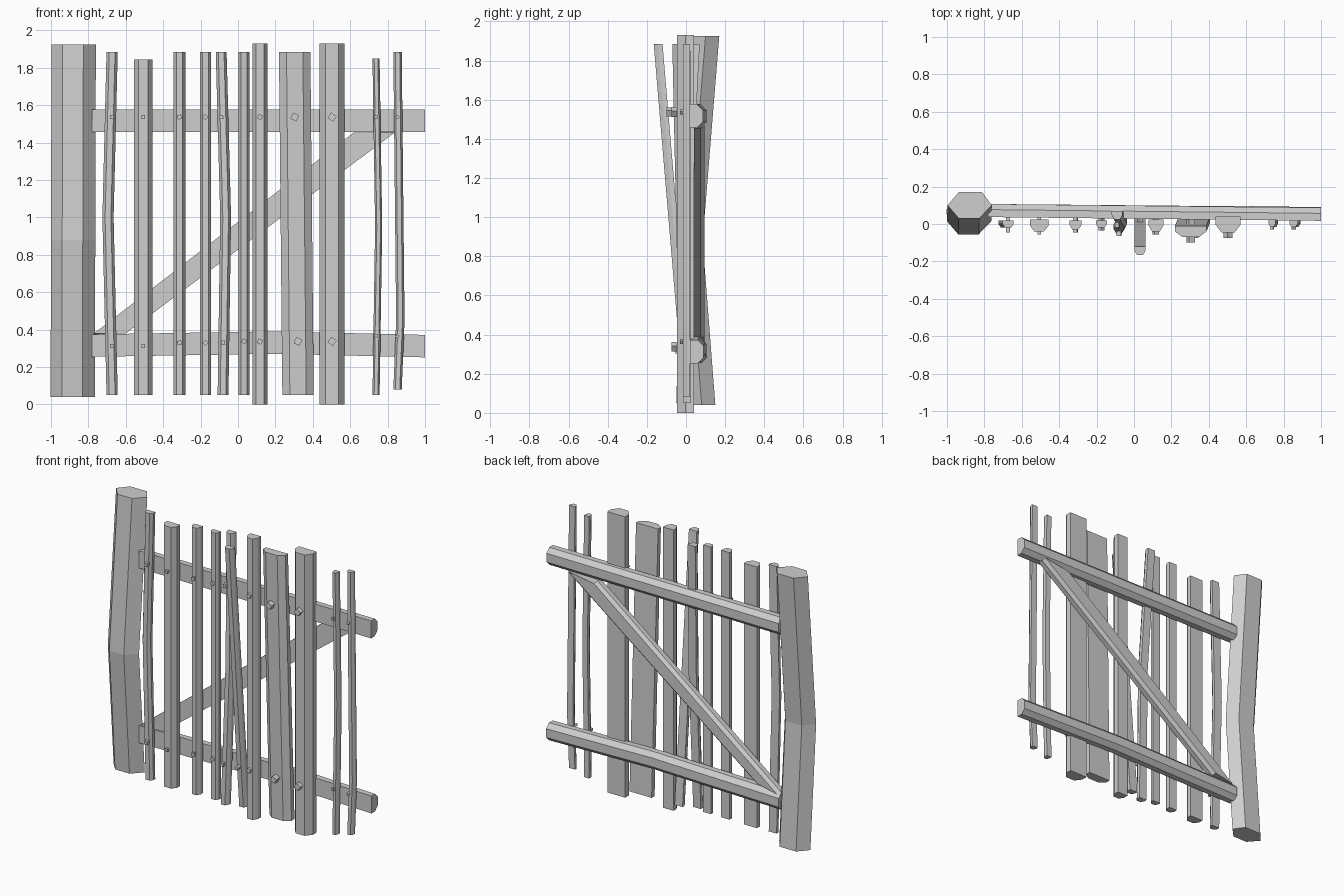
import bpy, bmesh, math
from mathutils import Vector

cube = bpy.data.objects.get("Cube")
if cube:
    bpy.data.objects.remove(cube, do_unlink=True)

grey = bpy.data.materials.new("weathered grey")
grey.use_nodes = True
color = (0.62, 0.62, 0.62, 1)
grey.diffuse_color = color
grey.node_tree.nodes["Principled BSDF"].inputs["Base Color"].default_value = color


def loft(name, rings):
    """Skin a stack of equal point rings and cap both ends."""
    bm = bmesh.new()
    loops = [[bm.verts.new(p) for p in ring] for ring in rings]
    n = len(loops[0])
    for a, b in zip(loops, loops[1:]):
        for i in range(n):
            j = (i + 1) % n
            bm.faces.new((a[i], a[j], b[j], b[i]))
    bm.faces.new(loops[0])
    bm.faces.new(loops[-1])
    bmesh.ops.recalc_face_normals(bm, faces=bm.faces)
    mesh = bpy.data.meshes.new(name)
    bm.to_mesh(mesh)
    bm.free()
    mesh.materials.append(grey)
    obj = bpy.data.objects.new(name, mesh)
    bpy.context.collection.objects.link(obj)
    return obj


def board_ring(cx, w, yb, yf, z, cut=0.24):
    """Flat-backed section with chamfered front corners."""
    h, ym = w / 2, yb + (yf - yb) * 0.5
    k = h - w * cut
    return [(cx - h, yb, z), (cx + h, yb, z), (cx + h, ym, z),
            (cx + k, yf, z), (cx - k, yf, z), (cx - h, ym, z)]


# Bent hexagonal gate post
post = [(-0.12, 0), (-0.06, 0.07), (0.065, 0.07), (0.117, 0), (0.05, -0.07), (-0.06, -0.07)]
loft("gate_post", [[(cx + x, cy + y, z) for x, y in post]
                   for cx, cy, z in ((-0.882, 0.08, 0.04), (-0.88, 0.015, 0.88), (-0.877, 0.1, 1.925))])


# Horizontal rails, chamfered on the back
def rail(name, stations):
    rings = []
    for x, yf, zc in stations:
        prof = [(0, -0.06), (0, 0.06), (0.04, 0.06), (0.07, 0.03), (0.07, -0.03), (0.04, -0.06)]
        rings.append([(x, yf + y, zc + z) for y, z in prof])
    loft(name, rings)


rail("upper_rail", [(-0.78, 0.037, 1.517), (1.0, 0.017, 1.517)])
rail("lower_rail", [(-0.78, 0.037, 0.315), (0.2, 0.028, 0.331), (1.0, 0.02, 0.312)])

# Diagonal brace with a chamfered back
brace = [(-0.77, 0.38), (-0.60, 0.38), (0.84, 1.455), (0.62, 1.455)]
along = Vector((0.8, 0.6))
across = Vector((-0.6, 0.8))
inset = [p + s * 0.02 * across for p, s in zip(map(Vector, brace), (-1, 1, 1, -1))]
loft("diagonal_brace", [[(x, 0.04, z) for x, z in brace],
                        [(x, 0.075, z) for x, z in brace],
                        [(p.x, 0.095, p.y) for p in inset]])

# Pickets: width, then stations of (centre x, back y, front y, z)
pickets = [
    (0.06, [(-0.673, .02, -.02, .05), (-0.695, .02, -.02, 1.0), (-0.673, .02, -.02, 1.885)]),
    (0.10, [(-0.507, .025, -.04, .05), (-0.507, .025, -.04, 1.845)]),
    (0.063, [(-0.313, .02, -.03, .05), (-0.313, .02, -.03, 1.885)]),
    (0.06, [(-0.174, .02, -.02, .05), (-0.174, .02, -.02, 1.885)]),
    (0.058, [(-0.08, -.005, -.05, .05), (-0.066, .025, -.02, 1.0), (-0.09, .07, .025, 1.885)]),
    (0.06, [(0.032, .035, -.01, .05), (0.032, -.12, -.165, 1.885)]),
    (0.08, [(0.117, .025, -.04, 0), (0.117, .025, -.04, 1.93)]),
    (0.168, [(0.321, .035, -.03, .05), (0.303, -.01, -.07, 1.885)]),
    (0.135, [(0.503, .04, -.045, 0), (0.503, .04, -.045, 1.93)]),
    (0.038, [(0.738, .025, -.015, .05), (0.752, .025, -.015, 0.95), (0.738, .025, -.015, 1.85)]),
    (0.045, [(0.853, .02, -.015, .08), (0.868, .02, -.015, 0.45), (0.853, .02, -.015, 1.885)]),
]
for i, (w, path) in enumerate(pickets, 1):
    loft(f"picket_{i:02d}", [board_ring(x, w, yb, yf, z) for x, yb, yf, z in path])


# Square nail heads where the pickets cross the rails
def nail(name, x, z, half, turn, front):
    pts = [(x + half * math.cos(a), z + half * math.sin(a))
           for a in (math.radians(turn + 90 * k) for k in range(4))]
    loft(name, [[(px, y, pz) for px, pz in pts] for y in (front, 0.035)])


low_z = [0.313, 0.313, 0.33, 0.33, 0.33, 0.337, 0.337, 0.337, 0.337, 0.365, 0.365]
size = [0.016, 0.014, 0.016, 0.016, 0.016, 0.016, 0.018, 0.025, 0.025, 0.013, 0.012]
turns = [45, 45, 60, 0, 50, 15, 20, 20, 10, 60, 10]
top_front = [-.045, -.055, -.045, -.035, -.02, None, -.055, -.10, -.075, -.03, -.03]
low_front = [-.045, -.055, -.045, -.035, -.065, -.055, -.055, -.075, -.075, -.03, -.03]
for i, (w, path) in enumerate(pickets):
    low_x, top_x = path[0][0], path[-1][0]
    nail(f"lower_nail_{i + 1:02d}", low_x, low_z[i], size[i], turns[i], low_front[i])
    if top_front[i] is not None:
        nail(f"upper_nail_{i + 1:02d}", top_x, 1.537, size[i], turns[i], top_front[i])
